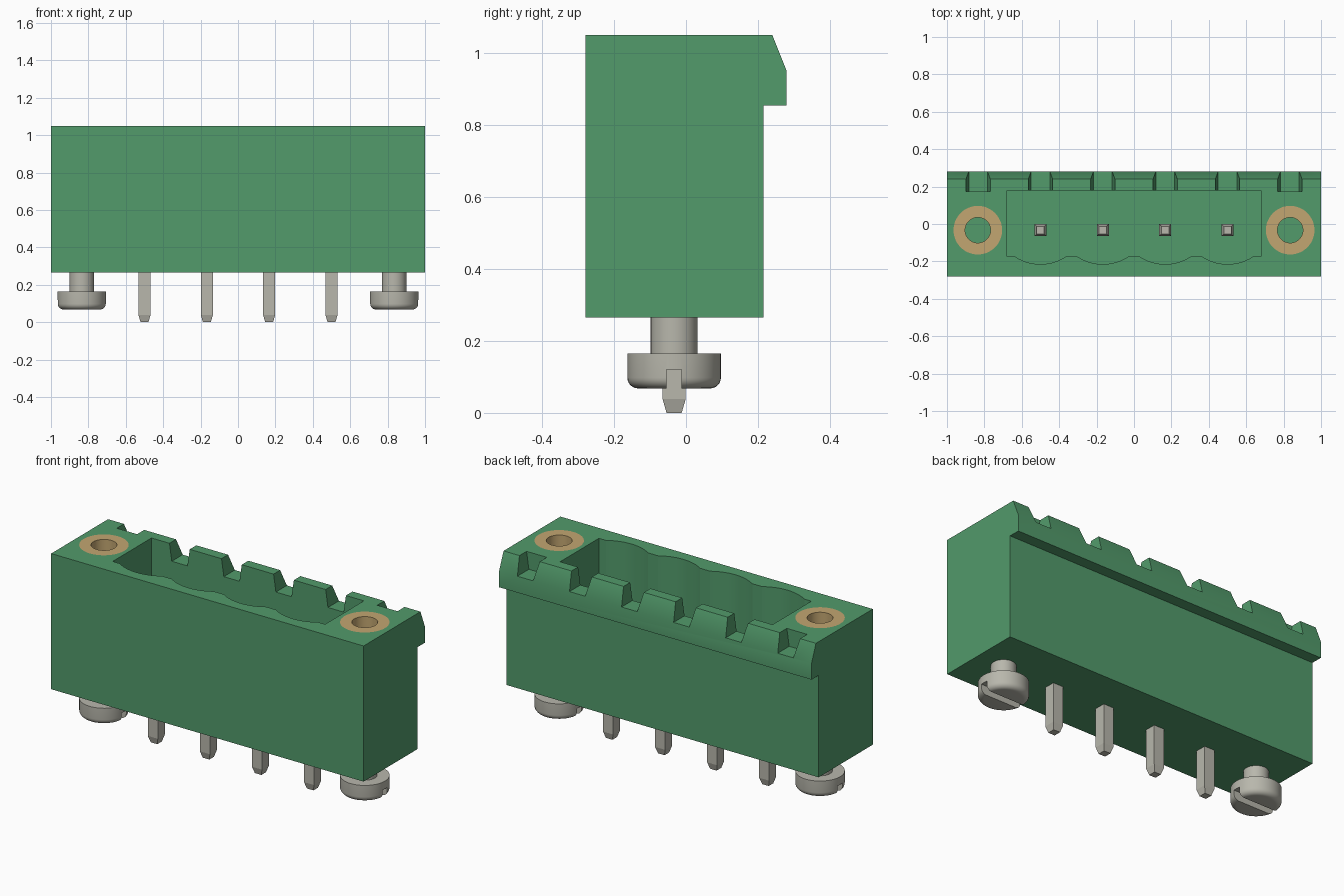
import bpy, bmesh, math
from mathutils import Vector

cube = bpy.data.objects.get("Cube")
if cube:
    bpy.data.objects.remove(cube, do_unlink=True)


def material(name, rgb, metallic=0.0):
    m = bpy.data.materials.new(name)
    m.use_nodes = True
    m.diffuse_color = (*rgb, 1)
    m.node_tree.nodes["Principled BSDF"].inputs["Base Color"].default_value = (*rgb, 1)
    return m


GREEN = material("green plastic", (0.085, 0.325, 0.147))
BRASS = material("brass", (0.54, 0.38, 0.165))
METAL = material("tinned metal", (0.48, 0.474, 0.413))


def finish(name, bm, mat):
    bmesh.ops.recalc_face_normals(bm, faces=bm.faces)
    me = bpy.data.meshes.new(name)
    bm.to_mesh(me)
    bm.free()
    ob = bpy.data.objects.new(name, me)
    bpy.context.collection.objects.link(ob)
    me.materials.append(mat)
    return ob


def prism(name, pts, axis, lo, hi, mat=GREEN):
    """Extrude a closed outline along x, y or z."""
    place = {"x": lambda a, b, t: (t, a, b),
             "y": lambda a, b, t: (a, t, b),
             "z": lambda a, b, t: (a, b, t)}[axis]
    bm = bmesh.new()
    face = bm.faces.new([bm.verts.new(place(a, b, lo)) for a, b in pts])
    ext = bmesh.ops.extrude_face_region(bm, geom=[face])
    move = Vector(place(0, 0, hi - lo))
    bmesh.ops.translate(bm, vec=move,
                        verts=[v for v in ext["geom"] if isinstance(v, bmesh.types.BMVert)])
    return finish(name, bm, mat)


def lathe(name, profile, cx, cy, mat, closed=False, n=48):
    """Turn an (r, z) profile about a vertical axis; open ends get caps."""
    bm = bmesh.new()
    rings = [[bm.verts.new((cx + r * math.cos(2 * math.pi * i / n),
                            cy + r * math.sin(2 * math.pi * i / n), z)) for i in range(n)]
             for r, z in profile]
    pairs = list(zip(rings, rings[1:])) + ([(rings[-1], rings[0])] if closed else [])
    for a, b in pairs:
        for i in range(n):
            j = (i + 1) % n
            bm.faces.new((a[i], a[j], b[j], b[i]))
    if not closed:
        bm.faces.new(rings[0])
        bm.faces.new(rings[-1])
    return finish(name, bm, mat)


def cut(ob, cutter):
    """Subtract the cutter, then discard it."""
    mod = ob.modifiers.new("cut", "BOOLEAN")
    mod.operation = "DIFFERENCE"
    mod.solver = "EXACT"
    mod.object = cutter
    bpy.context.view_layer.objects.active = ob
    bpy.ops.object.modifier_apply(modifier=mod.name)
    bpy.data.objects.remove(cutter, do_unlink=True)


def smooth(ob):
    bpy.ops.object.select_all(action="DESELECT")
    ob.select_set(True)
    bpy.context.view_layer.objects.active = ob
    bpy.ops.object.shade_smooth_by_angle(angle=math.radians(30))


AXIS_Y = -0.033                      # line of pins and screws
PIN_X = [-0.5, -1 / 6, 1 / 6, 0.5]
SCREW_X = [-0.835, 0.835]
TOP, BASE, FLOOR = 1.05, 0.265, 0.46

# Housing with a chamfered lip along the back
body = prism("housing", [(-0.28, BASE), (0.215, BASE), (0.215, 0.855), (0.28, 0.855),
                         (0.28, 0.95), (0.24, TOP), (-0.28, TOP)], "x", -1, 1)

# Open pocket with a scallop in its front wall at every pin
outline = [(0.68, 0.18), (-0.68, 0.18), (-0.68, -0.175)]
half, sag = 0.135, 0.04
radius = (half ** 2 + sag ** 2) / (2 * sag)
for px in PIN_X:
    for k in range(13):
        dx = -half + 2 * half * k / 12
        outline.append((px + dx, -0.175 - sag + radius - math.sqrt(radius ** 2 - dx ** 2)))
outline.append((0.68, -0.175))
cut(body, prism("pocket_cutter", outline, "z", FLOOR, 1.2))

# Tapered keying notches through the back wall
for nx in [-5 / 6, *PIN_X, 5 / 6]:
    cut(body, prism("notch_cutter", [(nx - 0.05, 0.95), (nx + 0.05, 0.95),
                                     (nx + 0.08, 1.15), (nx - 0.08, 1.15)], "y", 0.175, 0.35))

# Seats for the threaded inserts
for sx in SCREW_X:
    cut(body, lathe("seat_cutter", [(0.13, 0.6), (0.13, 1.2)], sx, AXIS_Y, GREEN))
smooth(body)

for side, sx in zip(("right", "left"), SCREW_X):
    # Brass insert
    smooth(lathe(side + "_insert", [(0.13, 0.6), (0.13, TOP), (0.068, TOP), (0.068, 0.6)],
                 sx, AXIS_Y, BRASS, closed=True))
    # Slotted screw from below
    profile = [(0.065, 0.3), (0.065, 0.165), (0.13, 0.165)]
    for k in range(7):
        a = math.pi / 2 * k / 6
        profile.append((0.1 + 0.03 * math.cos(a), 0.098 - 0.03 * math.sin(a)))
    screw = lathe(side + "_screw", profile, sx, AXIS_Y, METAL)
    y0, y1 = AXIS_Y - 0.021, AXIS_Y + 0.021
    cut(screw, prism("slot_cutter", [(y0, 0.0), (y1, 0.0), (y1, 0.12), (y0, 0.12)],
                     "x", sx - 0.2, sx + 0.2, METAL))
    smooth(screw)

# Square contact pins with tapered ends
for i, px in enumerate(PIN_X):
    bm = bmesh.new()
    rings = [[bm.verts.new((px + sx * w, AXIS_Y + sy * w, z))
              for sx, sy in ((-1, -1), (1, -1), (1, 1), (-1, 1))]
             for w, z in ((0.021, 0), (0.032, 0.038), (0.032, 0.75), (0.02, 0.79))]
    for a, b in zip(rings, rings[1:]):
        for k in range(4):
            bm.faces.new((a[k], a[(k + 1) % 4], b[(k + 1) % 4], b[k]))
    bm.faces.new(rings[0])
    bm.faces.new(rings[-1])
    finish(f"contact_pin_{i + 1}", bm, METAL)
